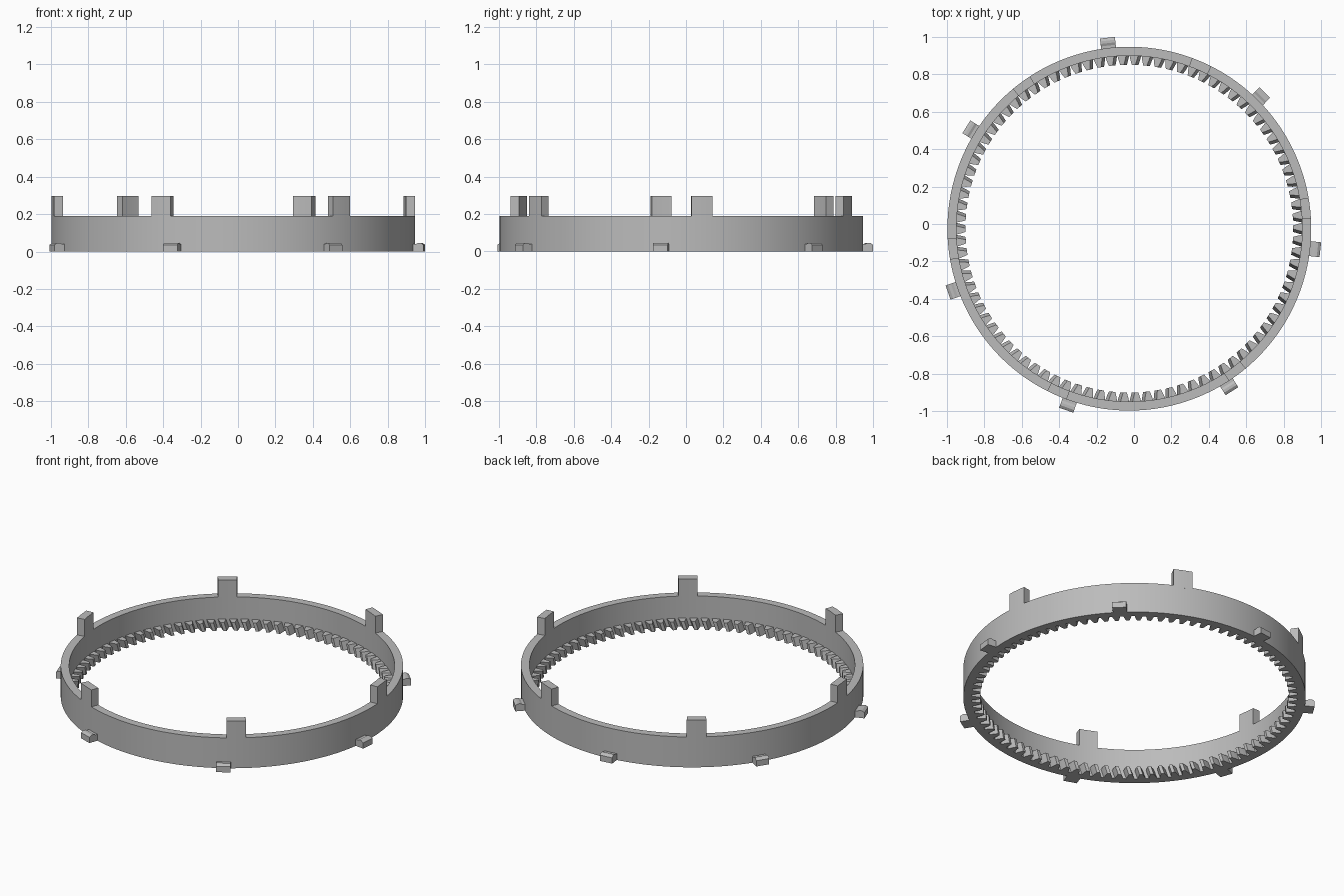
import bpy, bmesh, math

if "Cube" in bpy.data.objects:
    bpy.data.objects.remove(bpy.data.objects["Cube"])

CX, CY = -0.025, -0.025          # ring axis
R_OUT, R_IN, R_TIP = 0.972, 0.924, 0.876
H_RING, H_TOP = 0.19, 0.296

mat = bpy.data.materials.new("plain grey")
mat.diffuse_color = (0.5, 0.5, 0.5, 1)
mat.use_nodes = True
mat.node_tree.nodes["Principled BSDF"].inputs["Base Color"].default_value = mat.diffuse_color


def pt(r, a, z):
    return (CX + r * math.cos(a), CY + r * math.sin(a), z)


def loft(bm, sections, closed=False):
    """Skin a list of equal-length closed sections, capping the ends if open."""
    rows = [[bm.verts.new(p) for p in s] for s in sections]
    n, m = len(rows), len(rows[0])
    for i in range(n if closed else n - 1):
        a, b = rows[i], rows[(i + 1) % n]
        for j in range(m):
            k = (j + 1) % m
            bm.faces.new((a[j], a[k], b[k], b[j]))
    if not closed:
        bm.faces.new(rows[0][::-1])
        bm.faces.new(rows[-1])


def finish(bm, name, smooth=False):
    bmesh.ops.recalc_face_normals(bm, faces=bm.faces)
    me = bpy.data.meshes.new(name)
    bm.to_mesh(me)
    bm.free()
    me.materials.append(mat)
    ob = bpy.data.objects.new(name, me)
    bpy.context.collection.objects.link(ob)
    if smooth:
        bpy.ops.object.select_all(action='DESELECT')
        ob.select_set(True)
        bpy.context.view_layer.objects.active = ob
        bpy.ops.object.shade_smooth_by_angle(angle=math.radians(30))
    return ob


def band(r0, r1, z0, z1, a):
    return [pt(r0, a, z0), pt(r1, a, z0), pt(r1, a, z1), pt(r0, a, z1)]


# ring wall
bm = bmesh.new()
N = 180
loft(bm, [band(R_IN, R_OUT, 0, H_RING, math.tau * i / N) for i in range(N)], True)
finish(bm, "ring_wall", True)

# six upright tabs flush with the wall
bm = bmesh.new()
half = 0.055 / 0.95
for k in range(6):
    c = math.radians(6.5 + 60 * k)
    loft(bm, [band(R_IN, R_OUT, H_RING - 0.01, H_TOP, c + half * (i / 2 - 1))
              for i in range(5)])
finish(bm, "upright_tabs", True)

# seven outer lugs with a low ridge on top
bm = bmesh.new()
profile = [(0.96, 0), (1.027, 0), (1.027, 0.036), (1.012, 0.046),
           (0.998, 0.046), (0.985, 0.04), (0.96, 0.04)]
for k in range(7):
    a = math.radians(-6.3 + 360 / 7 * k)
    ca, sa = math.cos(a), math.sin(a)
    loft(bm, [[(CX + r * ca - t * sa, CY + r * sa + t * ca, z) for r, z in profile]
              for t in (-0.04, 0.04)])
finish(bm, "outer_lugs")

# slanted internal gear teeth
bm = bmesh.new()
T = 90
HT = 0.052
for k in range(T):
    secs = []
    for z, twist in ((0, -0.009), (HT, 0.009)):
        c = math.tau * k / T + twist
        secs.append([pt(R_IN + 0.006, c - 0.026, z), pt(R_TIP + 0.025, c - 0.019, z),
                     pt(R_TIP, c - 0.011, z), pt(R_TIP, c + 0.011, z),
                     pt(R_TIP + 0.025, c + 0.019, z), pt(R_IN + 0.006, c + 0.026, z)])
    loft(bm, secs)
finish(bm, "gear_teeth")
